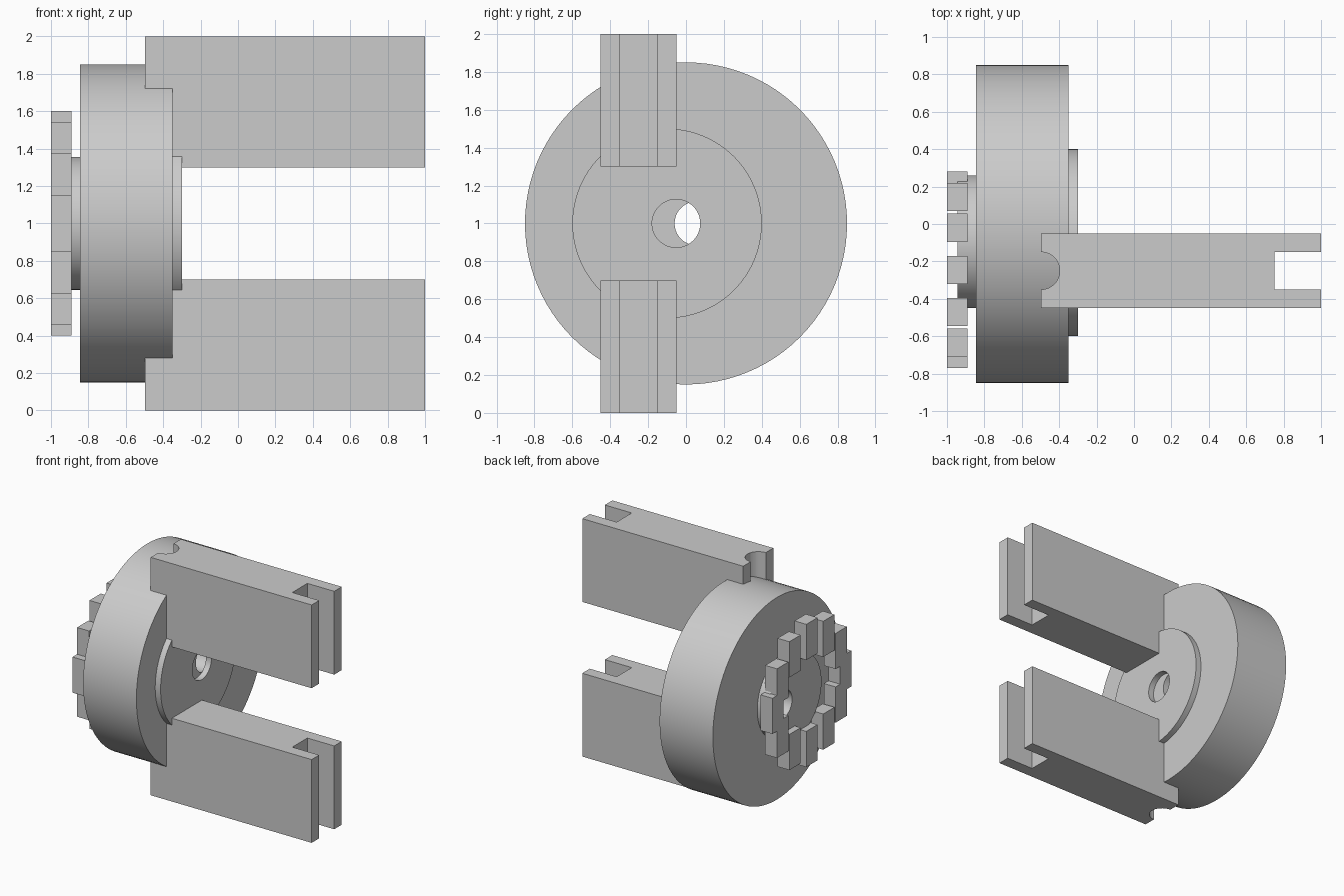
import bpy, bmesh, math
from mathutils import Matrix, Vector

cube = bpy.data.objects.get("Cube")
if cube:
    bpy.data.objects.remove(cube, do_unlink=True)

grey = bpy.data.materials.new("light grey")
grey.use_nodes = True
colour = (0.6, 0.6, 0.6, 1)
grey.diffuse_color = colour
grey.node_tree.nodes["Principled BSDF"].inputs["Base Color"].default_value = colour


def finish(name, bm):
    mesh = bpy.data.meshes.new(name)
    bm.to_mesh(mesh)
    bm.free()
    mesh.materials.append(grey)
    obj = bpy.data.objects.new(name, mesh)
    bpy.context.collection.objects.link(obj)
    return obj


def box(name, low, high):
    low, high = Vector(low), Vector(high)
    bm = bmesh.new()
    bmesh.ops.create_cube(bm, size=1, matrix=Matrix.Translation((low + high) / 2)
                          @ Matrix.Diagonal((*(high - low), 1)))
    return finish(name, bm)


def cylinder(name, centre, radius, length, axis="X", sides=96):
    turn = Matrix.Rotation(math.pi / 2, 4, "Y") if axis == "X" else Matrix()
    bm = bmesh.new()
    bmesh.ops.create_cone(bm, cap_ends=True, segments=sides, radius1=radius, radius2=radius,
                          depth=length, matrix=Matrix.Translation(centre) @ turn)
    return finish(name, bm)


def x_disc(name, x0, x1, y, z, radius):
    return cylinder(name, ((x0 + x1) / 2, y, z), radius, x1 - x0)


def cut(obj, cutter):
    mod = obj.modifiers.new("cut", "BOOLEAN")
    mod.operation = "DIFFERENCE"
    mod.solver = "EXACT"
    mod.object = cutter
    cutter.hide_render = True
    cutter.hide_set(True)


def smooth(obj):
    bpy.ops.object.select_all(action="DESELECT")
    obj.select_set(True)
    bpy.context.view_layer.objects.active = obj
    bpy.ops.object.shade_smooth_by_angle(angle=math.radians(30))


# Main wheel, with the off-centre plates on either side
wheel = x_disc("wheel", -0.845, -0.35, 0, 1, 0.85)
inner_plate = x_disc("inner_plate", -0.35, -0.30, -0.1, 1, 0.5)
hub = x_disc("hub", -0.945, -0.845, -0.095, 1, 0.355)
for part in (wheel, inner_plate, hub):
    smooth(part)

# Bores: the inner plate's hole is offset from the one through wheel and hub
shaft_bore = x_disc("shaft_bore_cutter", -1.1, -0.25, 0.055, 1, 0.115)
cut(wheel, shaft_bore)
cut(hub, shaft_bore)
cut(inner_plate, x_disc("plate_bore_cutter", -0.4, -0.25, -0.052, 1, 0.127))

# Two slotted arms, each with a round groove at the wheel end
for name, bottom in (("lower", 0), ("upper", 1.3)):
    arm = box(name + "_arm", (-0.497, -0.45, bottom), (1, -0.05, bottom + 0.7))
    cut(arm, box(name + "_slot_cutter", (0.75, -0.35, bottom - 0.1), (1.1, -0.15, bottom + 0.8)))
    cut(arm, cylinder(name + "_groove_cutter", (-0.497, -0.25, bottom + 0.35), 0.1, 0.9, "Z", 48))
    smooth(arm)

# Ring of twelve upright teeth
for i in range(12):
    a = i * math.tau / 12
    y, z = -0.245 + 0.45 * math.cos(a), 1 + 0.45 * math.sin(a)
    box(f"tooth_{i + 1}", (-1, y - 0.075, z - 0.15), (-0.89, y + 0.075, z + 0.15))
